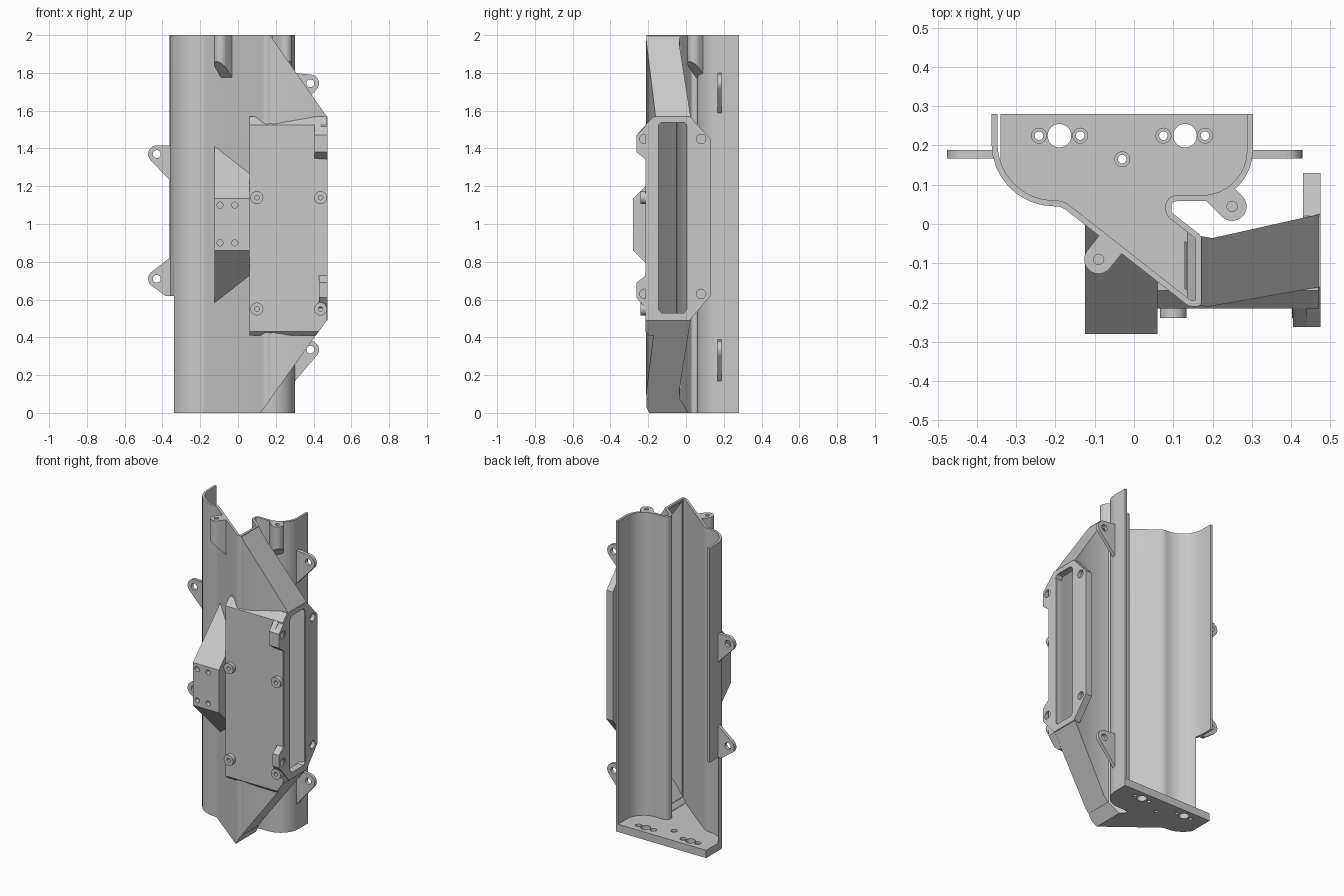
import bpy, bmesh, math
from mathutils import Vector
from mathutils.geometry import convex_hull_2d

cube = bpy.data.objects.get("Cube")
if cube:
    bpy.data.objects.remove(cube)

grey = bpy.data.materials.new("plain grey")
grey.use_nodes = True
tone = (0.58, 0.58, 0.58, 1)
grey.diffuse_color = tone
grey.node_tree.nodes["Principled BSDF"].inputs["Base Color"].default_value = tone


def prism(name, pts, axis, lo, hi):
    """Extrude a flat outline along one axis."""
    place = {"x": lambda u, v, w: (w, u, v), "y": lambda u, v, w: (u, w, v),
             "z": lambda u, v, w: (u, v, w)}[axis]
    bm = bmesh.new()
    face = bm.faces.new([bm.verts.new(place(p[0], p[1], lo)) for p in pts])
    ext = bmesh.ops.extrude_face_region(bm, geom=[face])
    new = [g for g in ext["geom"] if isinstance(g, bmesh.types.BMVert)]
    bmesh.ops.translate(bm, verts=new, vec=Vector(place(0, 0, hi - lo)))
    # The extrusion may or may not keep the starting face: make sure both ends are closed
    bmesh.ops.holes_fill(bm, edges=[e for e in bm.edges if e.is_boundary])
    bmesh.ops.recalc_face_normals(bm, faces=bm.faces)
    mesh = bpy.data.meshes.new(name)
    bm.to_mesh(mesh)
    bm.free()
    mesh.materials.append(grey)
    ob = bpy.data.objects.new(name, mesh)
    bpy.context.collection.objects.link(ob)
    return ob


def circle(c, r, n=24):
    return [(c[0] + r * math.cos(math.tau * i / n), c[1] + r * math.sin(math.tau * i / n))
            for i in range(n)]


def hull(pts):
    return [pts[i] for i in convex_hull_2d([Vector(p) for p in pts])]


def rounded(corners, n=8):
    """Round each (x, y, radius) corner of a closed outline."""
    out = []
    for i, (x, y, r) in enumerate(corners):
        p = Vector((x, y))
        a = (Vector(corners[i - 1][:2]) - p).normalized()
        b = (Vector(corners[(i + 1) % len(corners)][:2]) - p).normalized()
        if r <= 0:
            out.append((x, y))
            continue
        half = math.acos(a.dot(b)) / 2
        mid = p + (a + b).normalized() * (r / math.sin(half))
        s = p + a * (r / math.tan(half)) - mid
        e = p + b * (r / math.tan(half)) - mid
        start = math.atan2(s.y, s.x)
        sweep = math.remainder(math.atan2(e.y, e.x) - start, math.tau)
        for k in range(n + 1):
            t = start + sweep * k / n
            out.append((mid.x + r * math.cos(t), mid.y + r * math.sin(t)))
    return out


def inset(corners, t):
    """Move every side of a counter-clockwise outline inward."""
    out = []
    for i, (x, y, r) in enumerate(corners):
        p = Vector((x, y))
        d = (p - Vector(corners[i - 1][:2])).normalized()
        e = (Vector(corners[(i + 1) % len(corners)][:2]) - p).normalized()
        m = Vector((-d.y - e.y, d.x + e.x)).normalized()
        q = p + m * (t / m.dot(Vector((-d.y, d.x))))
        turn = d.x * e.y - d.y * e.x
        out.append((q.x, q.y, max(r + (-t if turn > 0 else t), 0.004) if r else 0))
    return out


def clip(ob, co, no):
    """Cut away the side of a plane that its normal points to."""
    bm = bmesh.new()
    bm.from_mesh(ob.data)
    bmesh.ops.bisect_plane(bm, geom=bm.verts[:] + bm.edges[:] + bm.faces[:],
                           plane_co=co, plane_no=no, clear_outer=True)
    bmesh.ops.holes_fill(bm, edges=[e for e in bm.edges if e.is_boundary])
    bmesh.ops.recalc_face_normals(bm, faces=bm.faces)
    bm.to_mesh(ob.data)
    bm.free()
    return ob


def combine(ob, others, operation="DIFFERENCE"):
    for other in others:
        mod = ob.modifiers.new("cut", "BOOLEAN")
        mod.operation, mod.solver, mod.object = operation, "EXACT", other
        graph = bpy.context.evaluated_depsgraph_get()
        mesh = bpy.data.meshes.new_from_object(ob.evaluated_get(graph))
        ob.modifiers.clear()
        ob.data = mesh
        bpy.data.objects.remove(other)
    return ob


def drill(c, r, axis, lo, hi):
    return prism("drill", circle(c, r), axis, lo, hi)


# Trough outline, left edge round to right edge
WALL = 0.015
outline = [(-0.363, 0.28, 0), (-0.363, 0.045, 0.16), (-0.185, 0.045, 0.045),
           (0.14, -0.21, 0.03), (0.172, -0.21, 0.012), (0.172, -0.03, 0.02),
           (0.095, 0.03, 0.018), (0.095, 0.058, 0.014), (0.303, 0.058, 0.13), (0.303, 0.28, 0)]
cavity = inset(outline, WALL)
for end in (0, -1):
    cavity[end] = (cavity[end][0], 0.4, 0)

ROOF, FLOOR = Vector((1.43, 0, 1)), Vector((1.4, 0, -1))


def duct(name, plan, shift):
    ob = prism(name, plan, "z", 0.001, 1.999)
    clip(ob, (0.17 - shift, 0, 2), ROOF)
    return clip(ob, (0.12 - shift, 0, 0), FLOOR)


def wedge(shift):
    x = 0.12 - shift
    return prism("wedge", [(x - 0.05, -0.07), (x + 0.5, -0.07), (x + 0.5, 0.7)], "y", -0.4, 0.02)


def screw_tab(c, d, reach):
    """Vertical screw post with a sloped underside."""
    r, c, d = 0.037, Vector(c), Vector(d).normalized()
    side = Vector((-d.y, d.x)) * r
    pts = circle(c, r) + [tuple(c + d * reach + side), tuple(c + d * reach - side)]
    ob = prism("tab", hull(pts), "z", 1.7, 2)
    tip = c - d * r
    return clip(ob, (tip.x, tip.y, 1.86), Vector((-d.x, -d.y, -1)))


# Shell: solid body first, then hollowed
shell = prism("trough_shell", rounded(outline), "z", 0, 2)
combine(shell, [wedge(0)])
posts = [((-0.09, -0.09), (0.62, 0.78)), ((0.25, 0.045), (-0.71, 0.71))]
outer = duct("duct", [(0.11, -0.18), (0.145, -0.205), (0.19, -0.2105), (0.472, -0.161),
                      (0.472, 0.025), (0.2, -0.036), (0.165, -0.03), (0.12, 0.0)], 0.001)
combine(shell, [outer] + [screw_tab(c, d, 0.065) for c, d in posts], "UNION")
inside = combine(prism("inside", rounded(cavity), "z", 0.05, 2.1), [wedge(0.02)])
inner = duct("inner", [(0.13, -0.165), (0.16, -0.19), (0.2, -0.192), (0.5, -0.14),
                       (0.5, 0.01), (0.2, -0.053), (0.13, -0.045)], 0.022)
low_side = prism("low_side", [(-0.5, -0.1), (-0.34, -0.1), (-0.34, 0.62), (-0.5, 0.62)],
                 "y", 0, 0.5)
combine(shell, [inside, inner, low_side])
combine(shell, [drill(c, 0.013, "z", 1.9, 2.1) for c, d in posts])

# Base plate holes
for x in (-0.19, 0.13):
    combine(shell, [drill((x, 0.225), 0.03, "z", -0.1, 0.1)])
for c in [(-0.242, 0.225), (-0.137, 0.225), (0.075, 0.225), (0.181, 0.225), (-0.03, 0.165)]:
    combine(shell, [drill(c, 0.011, "z", -0.1, 0.1), drill(c, 0.019, "z", 0.035, 0.1)])

# Front mounting panel
panel = prism("mounting_panel", [(0.06, -0.143), (0.06, -0.215), (0.43, -0.215), (0.47, -0.215),
                                 (0.47, -0.158), (0.19, -0.204), (0.14, -0.2)], "z", 0.41, 1.57)
clip(panel, (0, -0.215, 1.525), Vector((0, -1, 1)))
clip(panel, (0, -0.215, 0.43), Vector((0, -1, -1)))
clip(panel, (0.12, 0, 0), FLOOR)

# Screw bosses on the panel
for i, (x, z) in enumerate([(0.1, 1.14), (0.437, 1.14), (0.1, 0.55), (0.437, 0.55)]):
    boss = prism(f"panel_boss_{i + 1}", circle((x, z), 0.034), "y", -0.24, -0.2)
    combine(boss, [drill((x, z), 0.012, "y", -0.3, -0.215)])

# Side flange with slot, ears and screw recesses
flange = prism("duct_flange", [(-0.16, 1.57), (0.02, 1.57), (0.13, 1.45), (0.13, 0.62),
                               (0.02, 0.49), (-0.16, 0.49), (-0.262, 0.61), (-0.262, 0.69),
                               (-0.21, 0.73), (-0.21, 1.34), (-0.262, 1.38), (-0.262, 1.47)],
               "x", 0.43, 0.475)
slot = prism("slot", [(-0.13, 1.54), (-0.01, 1.54), (0.006, 1.52), (0.006, 0.55), (-0.01, 0.53),
                      (-0.13, 0.53), (-0.148, 0.55), (-0.148, 1.52)], "x", 0.3, 0.6)
combine(flange, [slot] + [drill((y, z), 0.025, "x", 0.45, 0.6)
                          for y in (-0.22, 0.08) for z in (0.63, 1.45)])
prism("upper_ear", [(-0.205, 1.34), (-0.262, 1.38), (-0.262, 1.47), (-0.205, 1.535)],
      "x", 0.405, 0.44)

# Wedge-ended bracket block on the sloping wall
block = prism("bracket_block", [(-0.28, 0.86), (-0.28, 1.135), (0.05, 1.465), (0.05, 0.53)],
              "x", -0.125, 0.06)
clip(block, (-0.185, 0.05, 0), Vector((0.255, 0.325, 0)))
combine(block, [drill((x, z), 0.016, "y", -0.3, -0.25)
                for x in (-0.095, -0.017) for z in (0.9, 1.1)])

# Side lugs
lugs = {"upper_right_lug": ((-0.43, 1.37), [(-0.35, 1.416), (-0.35, 1.22)]),
        "lower_right_lug": ((-0.43, 0.71), [(-0.35, 0.83), (-0.35, 0.62), (-0.385, 0.62)]),
        "upper_left_lug": ((0.383, 1.745), [(0.295, 1.8), (0.295, 1.58)]),
        "lower_left_lug": ((0.383, 0.335), [(0.295, 0.39), (0.295, 0.16)])}
for name, (c, root) in lugs.items():
    lug = prism(name, hull(circle(c, 0.046) + root), "y", 0.167, 0.189)
    combine(lug, [drill(c, 0.021, "y", 0.1, 0.3)])

# Smooth the curved walls and keep the edges sharp
for ob in bpy.context.collection.objects:
    ob.select_set(ob.type == "MESH")
bpy.context.view_layer.objects.active = shell
bpy.ops.object.shade_smooth_by_angle(angle=math.radians(30))
